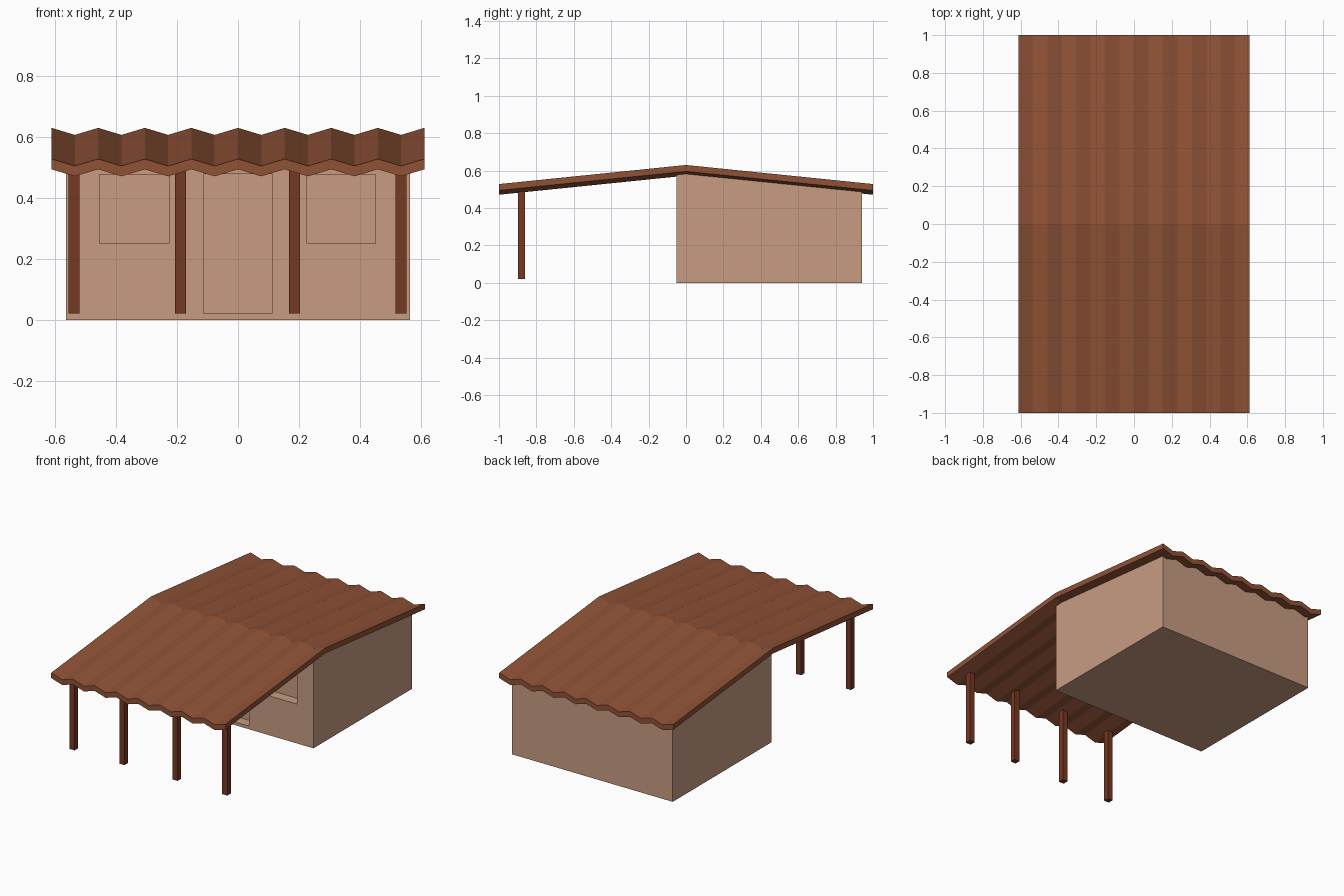
import bpy, bmesh

if "Cube" in bpy.data.objects:
    bpy.data.objects.remove(bpy.data.objects["Cube"])

def material(name, color):
    m = bpy.data.materials.new(name)
    m.diffuse_color = (*color, 1)
    m.use_nodes = True
    m.node_tree.nodes["Principled BSDF"].inputs["Base Color"].default_value = m.diffuse_color
    return m

ROOF = material("roof_clay", (0.28, 0.085, 0.037))
WALL = material("wall_plaster", (0.58, 0.335, 0.225))
WOOD = material("post_wood", (0.18, 0.042, 0.016))

def finish(name, bm, mat):
    bmesh.ops.recalc_face_normals(bm, faces=bm.faces)
    me = bpy.data.meshes.new(name)
    bm.to_mesh(me)
    bm.free()
    ob = bpy.data.objects.new(name, me)
    bpy.context.collection.objects.link(ob)
    me.materials.append(mat)
    return ob

def prism(name, profile, x0, x1, mat):
    """Extrude a (y, z) profile along x."""
    bm = bmesh.new()
    f = bm.faces.new([bm.verts.new((x0, y, z)) for y, z in profile])
    ext = bmesh.ops.extrude_face_region(bm, geom=[f])["geom"]
    bmesh.ops.translate(bm, vec=(x1 - x0, 0, 0),
                        verts=[v for v in ext if isinstance(v, bmesh.types.BMVert)])
    return finish(name, bm, mat)

def box(name, x0, x1, y0, y1, z0, z1, mat):
    return prism(name, [(y0, z0), (y1, z0), (y1, z1), (y0, z1)], x0, x1, mat)

# corrugated gable roof: zigzag across x, ridge at y = 0
N, HALF, THICK, WAVE = 16, 0.612, 0.034, 0.023
bm = bmesh.new()
rings = []
for i in range(N + 1):
    x = -HALF + 2 * HALF * i / N
    drop = WAVE * (i % 2)
    top = [(-1, 0.528), (0, 0.63), (1, 0.528)]
    pts = top + [(y, z - THICK) for y, z in reversed(top)]
    rings.append([bm.verts.new((x, y, z - drop)) for y, z in pts])
for a, b in zip(rings, rings[1:]):
    for k in range(6):
        n = (k + 1) % 6
        bm.faces.new((a[k], a[n], b[n], b[k]))
for r in (rings[0], rings[-1]):
    bm.faces.new((r[0], r[1], r[4], r[5]))
    bm.faces.new((r[1], r[2], r[3], r[4]))
finish("roof", bm, ROOF)

# house body, its top buried inside the roof slab
body = prism("house_body", [(-0.05, 0), (0.94, 0), (0.94, 0.504), (0, 0.6), (-0.05, 0.595)],
             -0.565, 0.565, WALL)

# door and window recesses in the front wall
for name, x0, x1, z0, z1 in (("door", -0.113, 0.111, 0.02, 0.479),
                             ("window_left", -0.455, -0.226, 0.25, 0.477),
                             ("window_right", 0.226, 0.451, 0.25, 0.477)):
    cutter = box(name + "_cutter", x0, x1, -0.15, 0.015, z0, z1, WALL)
    cutter.hide_render = True
    cutter.hide_set(True)
    mod = body.modifiers.new(name, 'BOOLEAN')
    mod.operation, mod.solver, mod.object = 'DIFFERENCE', 'EXACT', cutter

# porch posts
for i, x in enumerate((-0.538, -0.188, 0.186, 0.535)):
    box(f"porch_post_{i + 1}", x - 0.018, x + 0.018, -0.897, -0.861, 0.02, 0.512, WOOD)
